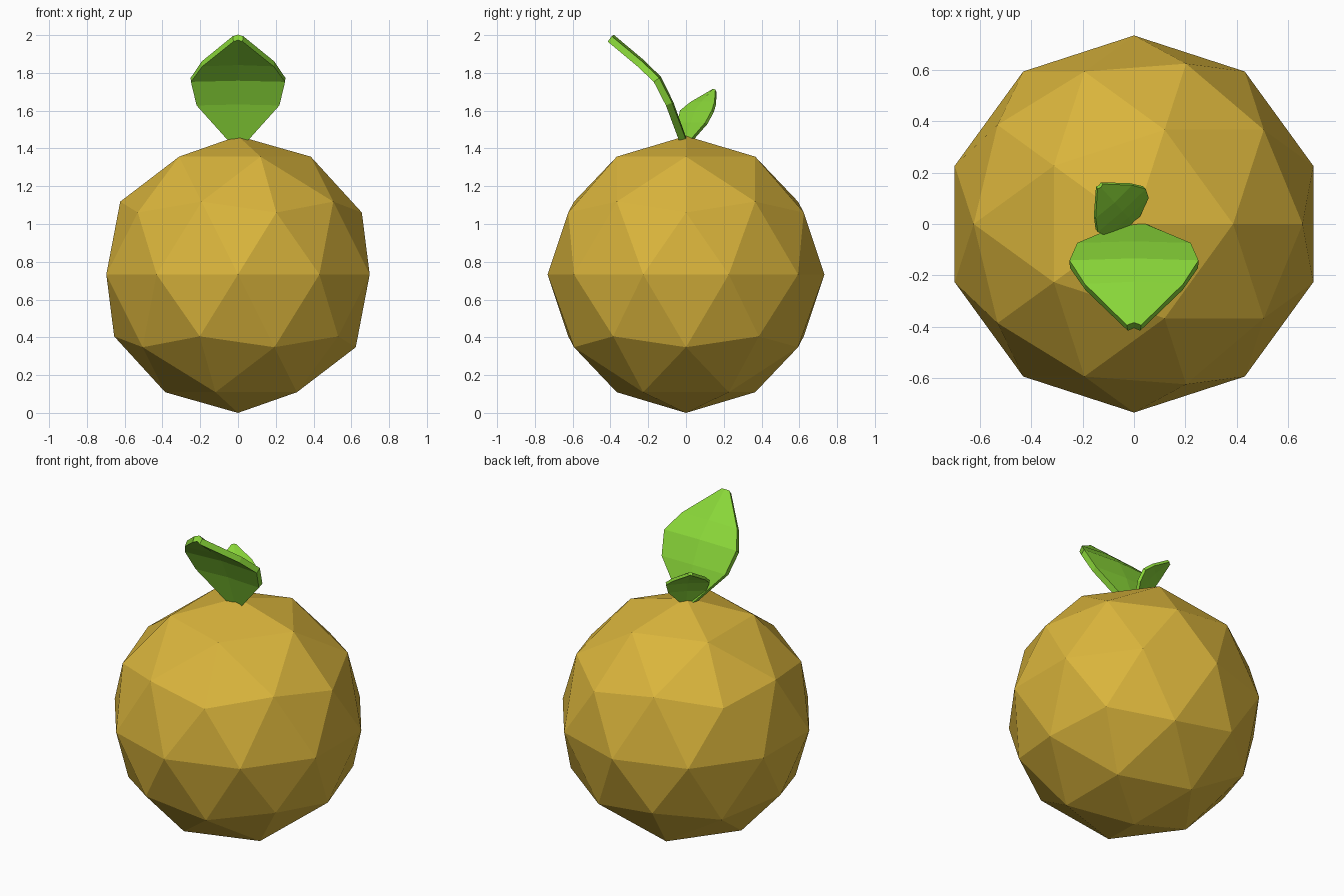
import bpy, math

if "Cube" in bpy.data.objects:
    bpy.data.objects.remove(bpy.data.objects["Cube"])


def material(name, rgb):
    m = bpy.data.materials.new(name)
    m.diffuse_color = (*rgb, 1)
    m.use_nodes = True
    m.node_tree.nodes["Principled BSDF"].inputs["Base Color"].default_value = m.diffuse_color
    return m


golden = material("golden fruit", (0.70, 0.46, 0.045))
green = material("leaf green", (0.25, 0.67, 0.04))

# Fruit body: faceted ball
R = 0.733
bpy.ops.mesh.primitive_ico_sphere_add(subdivisions=2, radius=R, location=(0, 0, R))
body = bpy.context.object
body.name = "fruit_body"
body.data.materials.append(golden)

# Leaf rows: y, height above the pivot, half width, lift of the centre crease
ROWS = [(-0.004, -0.025, 0.015, 0.004), (-0.09, 0.205, 0.22, 0.006),
        (-0.156, 0.333, 0.25, 0.008), (-0.245, 0.418, 0.19, 0.009),
        (-0.404, 0.550, 0.026, 0.010)]
PIVOT = (0, 0, 1.43)


def leaf(name, size, turn):
    verts, faces = [], []
    for y, z, w, c in ROWS:
        verts += [(-w, y, z), (0, y + c, z + c * 0.8), (w, y, z)]
    for i in range(len(ROWS) - 1):
        for j in range(2):
            a = i * 3 + j
            faces.append((a, a + 3, a + 4, a + 1))
    me = bpy.data.meshes.new(name)
    me.from_pydata(verts, [], faces)
    me.materials.append(green)
    ob = bpy.data.objects.new(name, me)
    bpy.context.collection.objects.link(ob)
    ob.location = PIVOT
    ob.scale = (size,) * 3
    ob.rotation_euler.z = math.radians(turn)
    s = ob.modifiers.new("thickness", "SOLIDIFY")
    s.thickness = 0.036
    s.offset = 0
    return ob


# Large leaf leans forward, small one leans back to the left
leaf("large_leaf", 1.0, 0)
leaf("small_leaf", 0.5, 222)
